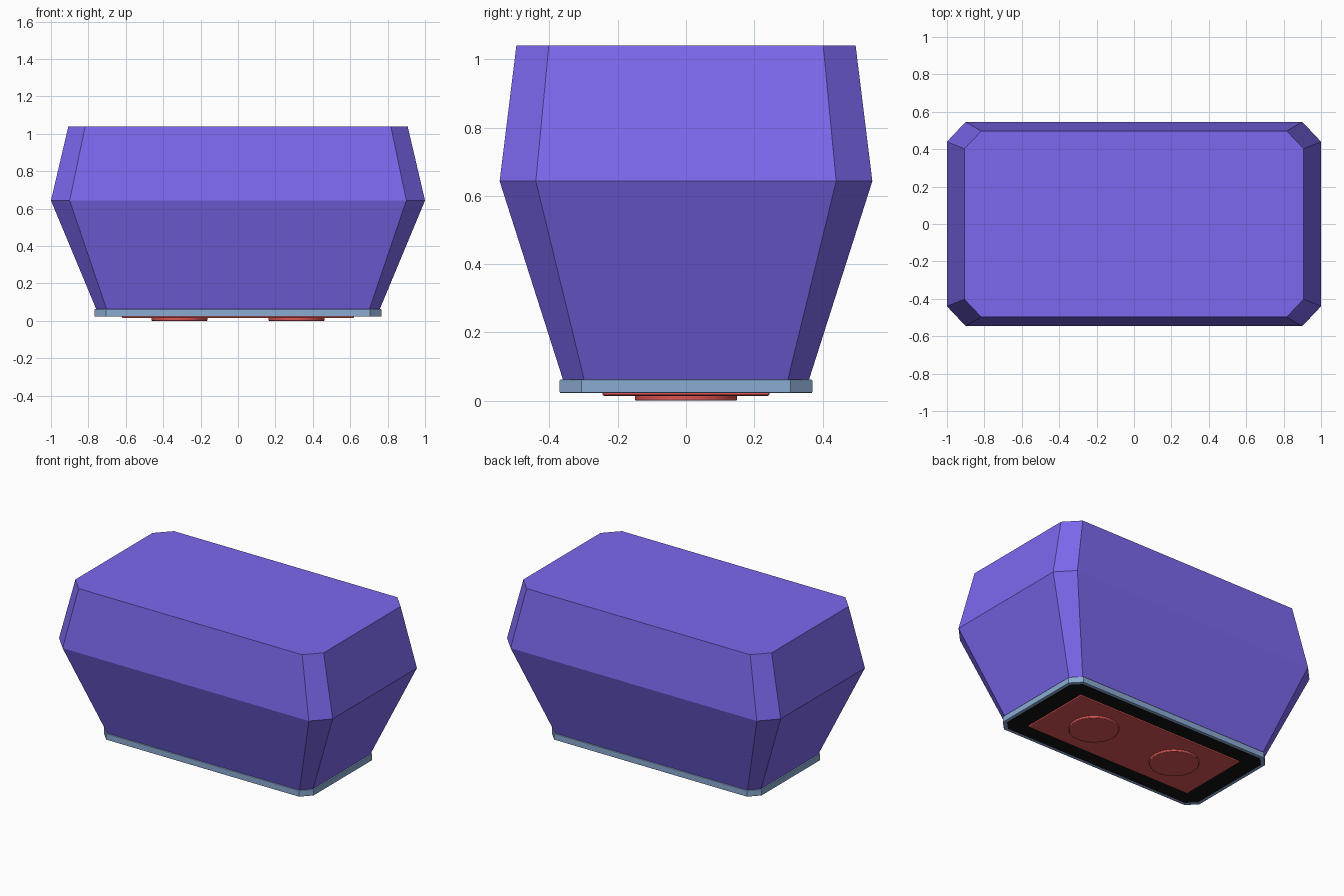
import bpy, bmesh
from math import radians

if "Cube" in bpy.data.objects:
    bpy.data.objects.remove(bpy.data.objects["Cube"])


def material(name, rgb):
    m = bpy.data.materials.new(name)
    m.diffuse_color = (*rgb, 1)
    m.use_nodes = True
    m.node_tree.nodes["Principled BSDF"].inputs["Base Color"].default_value = m.diffuse_color
    return m


def octagon(hx, hy, cx, cy, z):
    """Chamfered rectangle: half sizes hx, hy and corner cuts cx, cy."""
    return [(hx, cy - hy, z), (hx, hy - cy, z), (hx - cx, hy, z), (cx - hx, hy, z),
            (-hx, hy - cy, z), (-hx, cy - hy, z), (cx - hx, -hy, z), (hx - cx, -hy, z)]


def finish(bm, name, mat, bevel=0.0):
    bmesh.ops.recalc_face_normals(bm, faces=bm.faces[:])
    me = bpy.data.meshes.new(name)
    bm.to_mesh(me)
    bm.free()
    ob = bpy.data.objects.new(name, me)
    bpy.context.collection.objects.link(ob)
    me.materials.append(mat)
    if bevel:
        mod = ob.modifiers.new("Bevel", 'BEVEL')
        mod.width = bevel
        mod.segments = 2
        mod.limit_method = 'ANGLE'
        mod.angle_limit = radians(50)
    return ob


def loft(name, sections, mat, bevel=0.0, closed=False):
    """Bridge octagon sections; cap the ends, or join last to first."""
    bm = bmesh.new()
    loops = [[bm.verts.new(p) for p in octagon(*s)] for s in sections]
    pairs = list(zip(loops, loops[1:] + loops[:1])) if closed else list(zip(loops, loops[1:]))
    for a, b in pairs:
        for i in range(8):
            j = (i + 1) % 8
            bm.faces.new((a[i], a[j], b[j], b[i]))
    if not closed:
        bm.faces.new(loops[0])
        bm.faces.new(loops[-1])
    return finish(bm, name, mat, bevel)


purple = material("purple", (0.20, 0.14, 0.86))
blue = material("pale_blue", (0.26, 0.41, 0.65))
black = material("black", (0.006, 0.006, 0.006))
red = material("red", (0.70, 0.09, 0.09))

# Faceted body: narrow base, wide waist, slightly narrower top
loft("body", [(0.757, 0.36, 0.055, 0.062, 0.06),
              (1.0, 0.546, 0.10, 0.106, 0.643),
              (0.907, 0.497, 0.09, 0.095, 1.04)], purple)

# Base rim ring
loft("base_rim", [(0.767, 0.37, 0.062, 0.064, 0.022),
                  (0.767, 0.37, 0.062, 0.064, 0.062),
                  (0.745, 0.348, 0.055, 0.057, 0.062),
                  (0.745, 0.348, 0.055, 0.057, 0.022)], blue, 0.004, closed=True)

# Black underside panel, set in the rim
loft("base_panel", [(0.748, 0.351, 0.055, 0.057, 0.024),
                    (0.748, 0.351, 0.055, 0.057, 0.058)], black)

# Red contact plate
bm = bmesh.new()
bmesh.ops.create_cube(bm, size=1)
for v in bm.verts:
    v.co = (v.co.x * 1.24, v.co.y * 0.49, v.co.z * 0.018 + 0.023)
finish(bm, "contact_plate", red, 0.006)

# Two round feet under the plate
for side, label in ((-1, "left"), (1, "right")):
    bm = bmesh.new()
    bmesh.ops.create_cone(bm, cap_ends=True, segments=48, radius1=0.15, radius2=0.15, depth=0.02)
    bmesh.ops.translate(bm, verts=bm.verts[:], vec=(side * 0.313, 0, 0.01))
    foot = finish(bm, label + "_foot", red, 0.004)
    bpy.context.view_layer.objects.active = foot
    foot.select_set(True)
    bpy.ops.object.shade_smooth_by_angle(angle=radians(30))
    foot.select_set(False)
